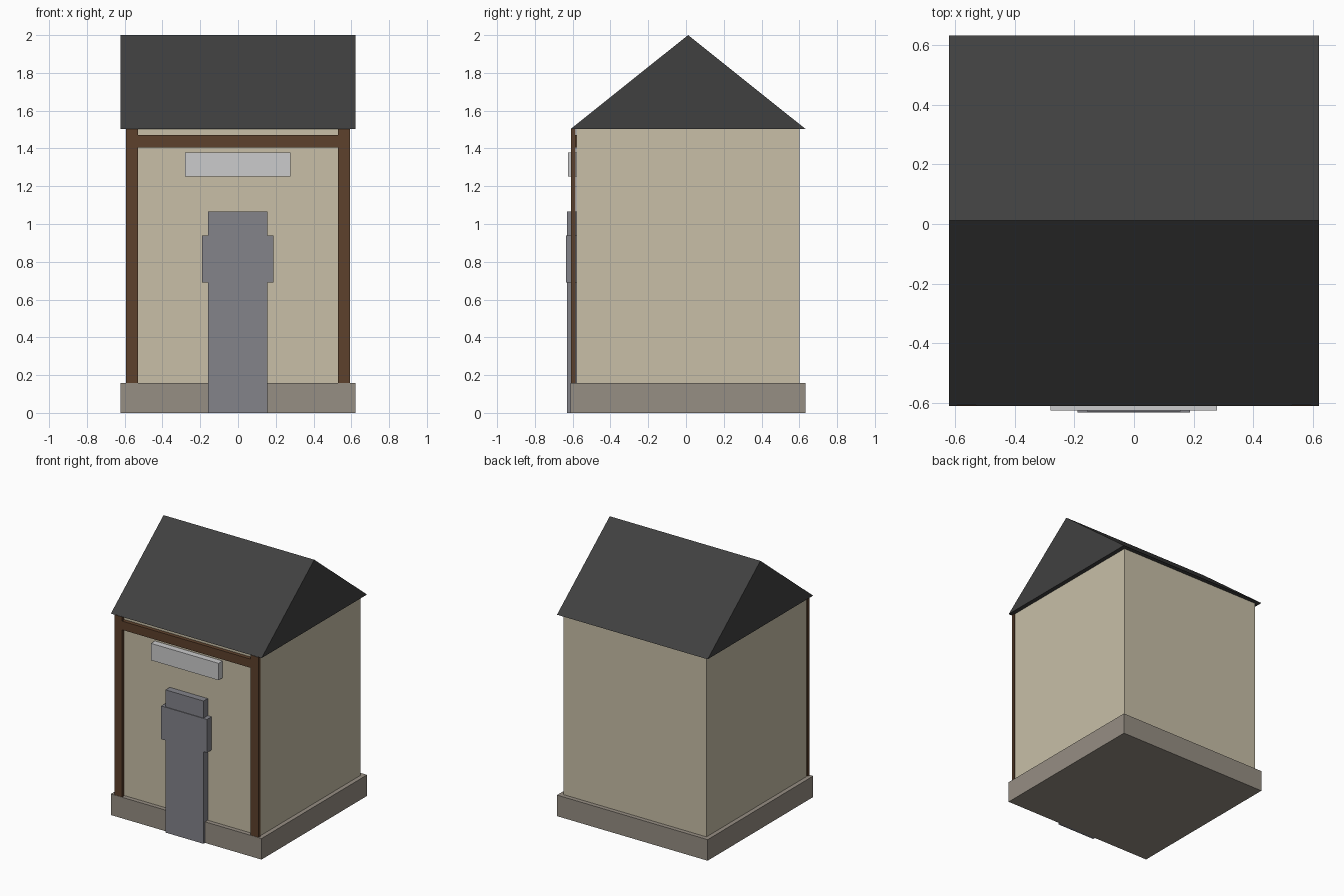
import bpy, bmesh

if "Cube" in bpy.data.objects:
    bpy.data.objects.remove(bpy.data.objects["Cube"])


def material(name, rgb):
    lin = [((c / 255 + 0.055) / 1.055) ** 2.4 for c in rgb]
    m = bpy.data.materials.new(name)
    m.diffuse_color = (*lin, 1)
    m.use_nodes = True
    m.node_tree.nodes["Principled BSDF"].inputs["Base Color"].default_value = m.diffuse_color
    return m


BEIGE = material("beige wall", (200, 191, 167))
STONE = material("stone grey", (150, 142, 131))
BROWN = material("dark brown wood", (93, 65, 44))
DOOR = material("slate grey", (131, 131, 138))
PLATE = material("light grey", (203, 203, 204))
ROOF = material("charcoal roof", (64, 64, 64))


def finish(name, bm, mat):
    bmesh.ops.recalc_face_normals(bm, faces=bm.faces)
    me = bpy.data.meshes.new(name)
    bm.to_mesh(me)
    bm.free()
    me.materials.append(mat)
    ob = bpy.data.objects.new(name, me)
    bpy.context.collection.objects.link(ob)
    return ob


def box(name, x, y, z, mat):
    bm = bmesh.new()
    bmesh.ops.create_cube(bm, size=1)
    for v in bm.verts:
        v.co = [a[0] if c < 0 else a[1] for a, c in zip((x, y, z), v.co)]
    return finish(name, bm, mat)


W = 0.622     # half width of plinth and roof
CY = 0.011    # the walls and roof sit slightly behind the origin

# plinth and walls
box("plinth", (-W, W), (CY - W, CY + W), (0, 0.157), STONE)
box("walls", (-0.59, 0.59), (CY - 0.59, CY + 0.59), (0.01, 1.505), BEIGE)

# timber frame on the front
for side, s in (("left", -1), ("right", 1)):
    box(side + "_post", sorted((s * 0.53, s * 0.594)), (-0.609, -0.585), (0.15, 1.505), BROWN)
    # outer strip where the post wraps the wall corner
box("lintel_beam", (-0.535, 0.535), (-0.608, -0.57), (1.405, 1.47), BROWN)

# sign plate
box("sign_plate", (-0.28, 0.278), (-0.626, -0.57), (1.252, 1.378), PLATE)

# door with a wider band
box("door", (-0.158, 0.156), (-0.629, -0.57), (0, 1.065), DOOR)
box("door_band", (-0.19, 0.188), (-0.634, -0.57), (0.69, 0.938), DOOR)

# gable roof: triangular profile extruded along x
bm = bmesh.new()
profile = [(CY - W, 1.503), (CY + W, 1.503), (CY, 2.0)]
face = bm.faces.new([bm.verts.new((-W, y, z)) for y, z in profile])
ext = bmesh.ops.extrude_face_region(bm, geom=[face])
verts = [g for g in ext["geom"] if isinstance(g, bmesh.types.BMVert)]
bmesh.ops.translate(bm, verts=verts, vec=(2 * W, 0, 0))
finish("gable_roof", bm, ROOF)
